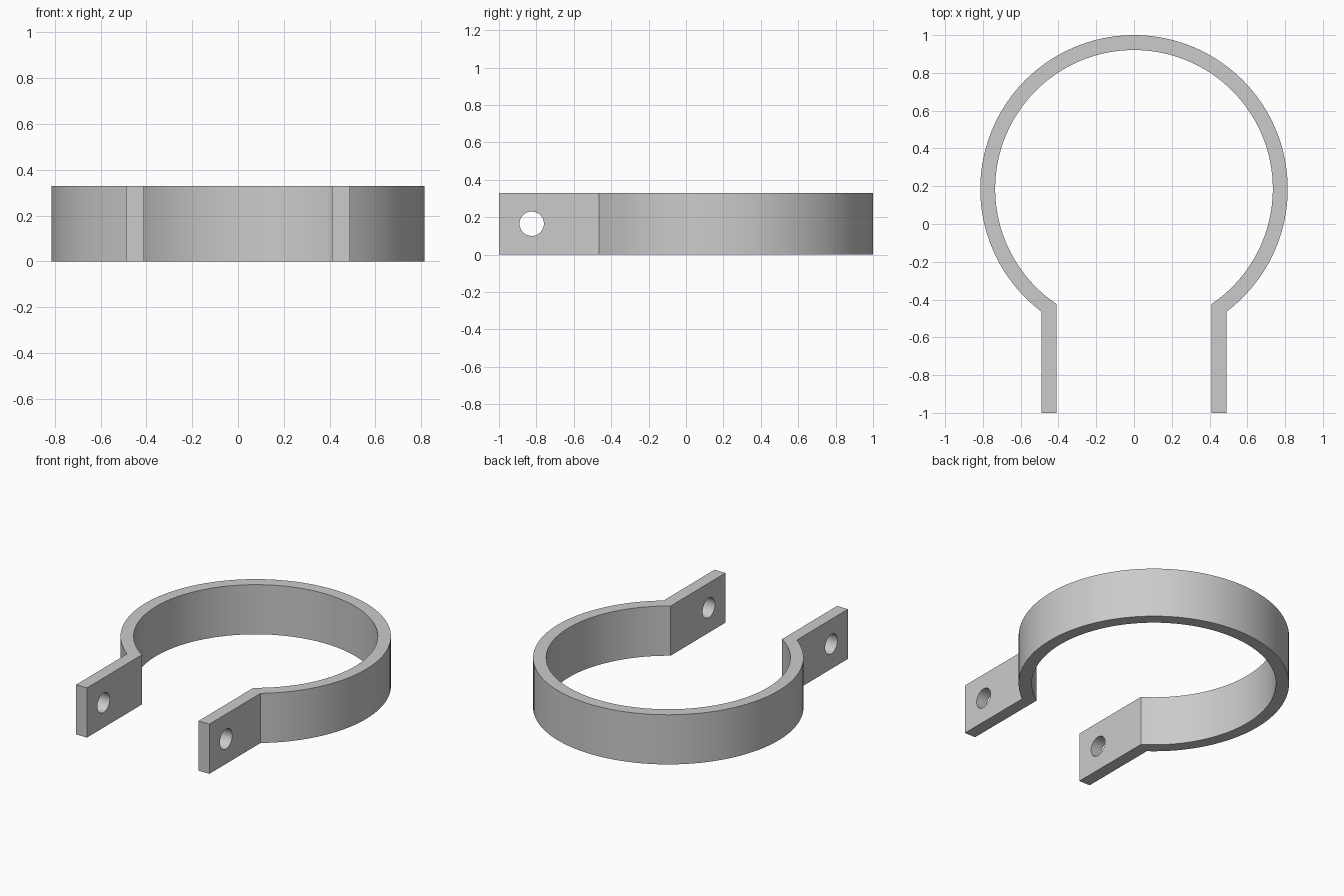
import bpy, bmesh
from math import sin, cos, asin, pi

if "Cube" in bpy.data.objects:
    bpy.data.objects.remove(bpy.data.objects["Cube"])

HEIGHT = 0.33
CENTRE_Y = 0.186
OUTER_R, INNER_R = 0.814, 0.735
TAB_OUT, TAB_IN = 0.49, 0.41
HOLE_Y, HOLE_R = -0.825, 0.065
STEPS = 96

steel = bpy.data.materials.new("grey steel")
steel.use_nodes = True
steel.diffuse_color = (0.6, 0.6, 0.6, 1)
steel.node_tree.nodes["Principled BSDF"].inputs["Base Color"].default_value = (0.6, 0.6, 0.6, 1)


def arc(radius, tab_x):
    """Open ring from the right tab over the back to the left tab."""
    gap = asin(tab_x / radius)
    points = []
    for i in range(STEPS + 1):
        a = gap + (2 * pi - 2 * gap) * i / STEPS
        points.append((radius * sin(a), CENTRE_Y - radius * cos(a)))
    return points


# Clamp band: one outline, with both straight tabs, extruded upwards
outline = [(TAB_OUT, -1)] + arc(OUTER_R, TAB_OUT) + [(-TAB_OUT, -1), (-TAB_IN, -1)]
outline += arc(INNER_R, TAB_IN)[::-1] + [(TAB_IN, -1)]
bm = bmesh.new()
base = bm.faces.new([bm.verts.new((x, y, 0)) for x, y in outline])
top = bmesh.ops.extrude_face_region(bm, geom=[base])["geom"]
bmesh.ops.translate(bm, verts=[v for v in top if isinstance(v, bmesh.types.BMVert)],
                    vec=(0, 0, HEIGHT))
bmesh.ops.recalc_face_normals(bm, faces=bm.faces)
mesh = bpy.data.meshes.new("clamp_band")
bm.to_mesh(mesh)
bm.free()
mesh.materials.append(steel)
band = bpy.data.objects.new("clamp_band", mesh)
bpy.context.collection.objects.link(band)

# Bolt hole through both tabs
bpy.ops.mesh.primitive_cylinder_add(vertices=48, radius=HOLE_R, depth=1.5,
                                    location=(0, HOLE_Y, HEIGHT / 2), rotation=(0, pi / 2, 0))
cutter = bpy.context.object
cutter.name = "bolt_hole_cutter"
cutter.hide_render = True
cutter.data.materials.append(steel)
hole = band.modifiers.new("bolt_holes", "BOOLEAN")
hole.operation = "DIFFERENCE"
hole.solver = "EXACT"
hole.object = cutter

bpy.ops.object.select_all(action="DESELECT")
band.select_set(True)
bpy.context.view_layer.objects.active = band
bpy.ops.object.modifier_apply(modifier=hole.name)
bpy.data.objects.remove(cutter)
bpy.ops.object.shade_smooth_by_angle(angle=pi / 6)
